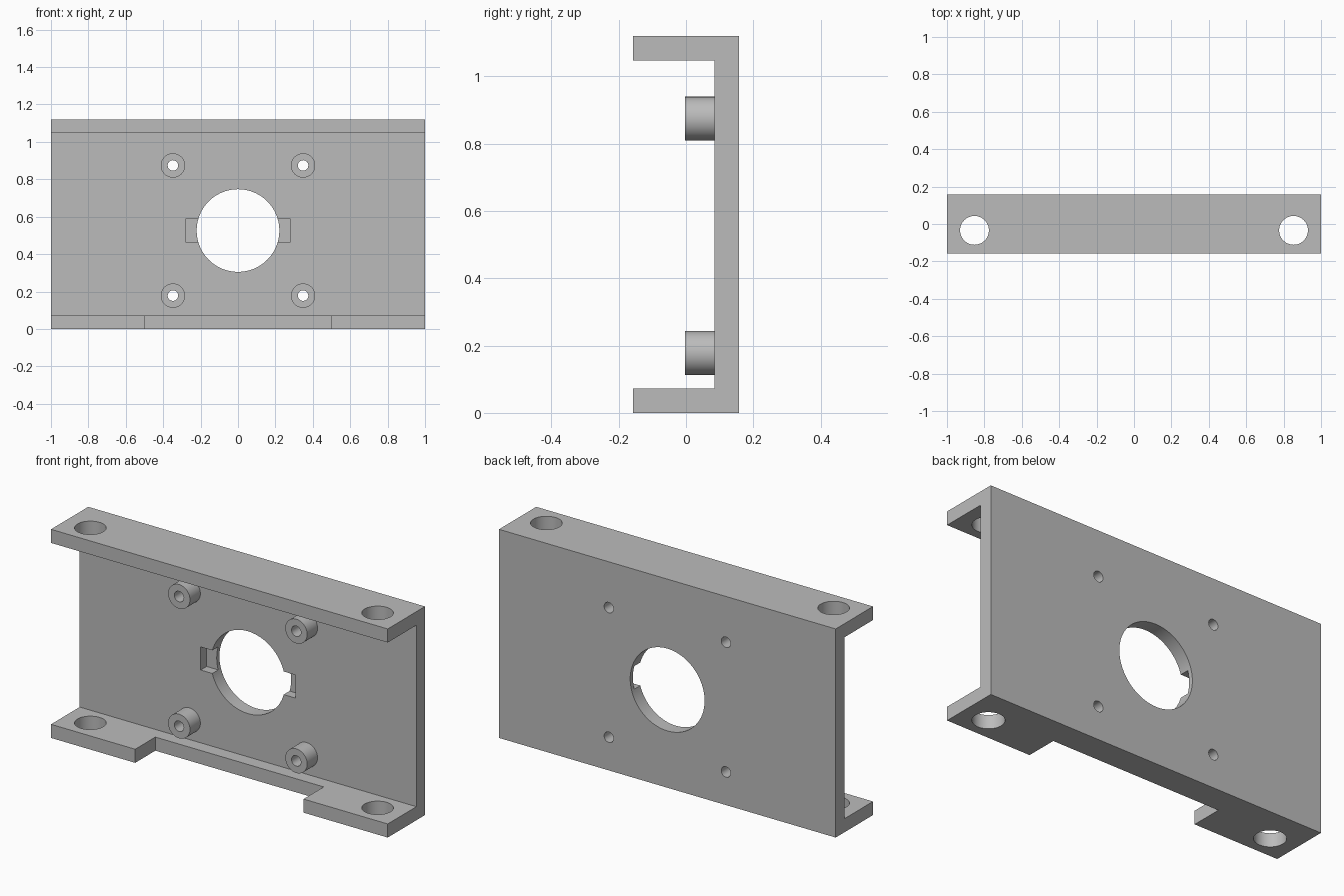
import bpy
import bmesh
from math import radians
from mathutils import Matrix, Vector

if "Cube" in bpy.data.objects:
    bpy.data.objects.remove(bpy.data.objects["Cube"])

# Main dimensions
HEIGHT, HALF_DEPTH, THICK = 1.12, 0.158, 0.073
WALL_FRONT = HALF_DEPTH - THICK
HOLE_Z = 0.526
BOSS_OFFSET = 0.348

grey = bpy.data.materials.new("light grey metal")
grey.use_nodes = True
colour = (0.5, 0.5, 0.5, 1)
grey.diffuse_color = colour
grey.node_tree.nodes["Principled BSDF"].inputs["Base Color"].default_value = colour


def to_object(name, bm):
    bmesh.ops.recalc_face_normals(bm, faces=bm.faces)
    mesh = bpy.data.meshes.new(name)
    bm.to_mesh(mesh)
    bm.free()
    mesh.materials.append(grey)
    obj = bpy.data.objects.new(name, mesh)
    bpy.context.collection.objects.link(obj)
    return obj


def box(name, low, high):
    low, high = Vector(low), Vector(high)
    bm = bmesh.new()
    matrix = Matrix.Translation((low + high) / 2) @ Matrix.Diagonal((*(high - low), 1))
    bmesh.ops.create_cube(bm, size=1, matrix=matrix)
    return to_object(name, bm)


def cylinder(name, centre, radius, length, axis, sides=64):
    bm = bmesh.new()
    matrix = Matrix.Translation(centre)
    if axis == "Y":
        matrix = matrix @ Matrix.Rotation(radians(90), 4, "X")
    bmesh.ops.create_cone(bm, cap_ends=True, segments=sides, radius1=radius,
                          radius2=radius, depth=length, matrix=matrix)
    return to_object(name, bm)


def select_only(obj):
    bpy.ops.object.select_all(action="DESELECT")
    obj.select_set(True)
    bpy.context.view_layer.objects.active = obj


def combine(obj, tool, operation="DIFFERENCE"):
    select_only(obj)
    mod = obj.modifiers.new("cut", "BOOLEAN")
    mod.operation, mod.object, mod.solver = operation, tool, "EXACT"
    bpy.ops.object.modifier_apply(modifier=mod.name)
    bpy.data.objects.remove(tool)


# C-shaped channel extruded along x
profile = [(-HALF_DEPTH, 0), (HALF_DEPTH, 0), (HALF_DEPTH, HEIGHT), (-HALF_DEPTH, HEIGHT),
           (-HALF_DEPTH, HEIGHT - THICK), (WALL_FRONT, HEIGHT - THICK),
           (WALL_FRONT, THICK), (-HALF_DEPTH, THICK)]
bm = bmesh.new()
face = bm.faces.new([bm.verts.new((-1, y, z)) for y, z in profile])
extruded = bmesh.ops.extrude_face_region(bm, geom=[face])["geom"]
bmesh.ops.translate(bm, vec=(2, 0, 0),
                    verts=[v for v in extruded if isinstance(v, bmesh.types.BMVert)])
bracket = to_object("bracket", bm)

# Standoff bosses on the wall, each with a through hole
for x in (-BOSS_OFFSET, BOSS_OFFSET):
    for z in (HOLE_Z - BOSS_OFFSET, HOLE_Z + BOSS_OFFSET):
        combine(bracket, cylinder("boss", (x, 0.051, z), 0.065, 0.108, "Y", 48), "UNION")
        combine(bracket, cylinder("boss_hole", (x, 0.1, z), 0.028, 0.4, "Y", 32))

# Large centre opening with a shallow pocket on each side
combine(bracket, box("side_pockets", (-0.281, 0, HOLE_Z - 0.062),
                     (0.281, WALL_FRONT + 0.05, HOLE_Z + 0.062)))
combine(bracket, cylinder("centre_opening", (0, 0.12, HOLE_Z), 0.221, 0.4, "Y", 96))

# Mounting holes through both flanges
for x in (-0.853, 0.853):
    combine(bracket, cylinder("mounting_hole", (x, -0.034, HEIGHT / 2), 0.077, 2, "Z"))

# Notch in the lower flange
combine(bracket, box("lower_notch", (-0.5, -0.3, -0.1), (0.5, 0.013, THICK + 0.02)))

select_only(bracket)
bpy.ops.object.shade_smooth_by_angle(angle=radians(30))
